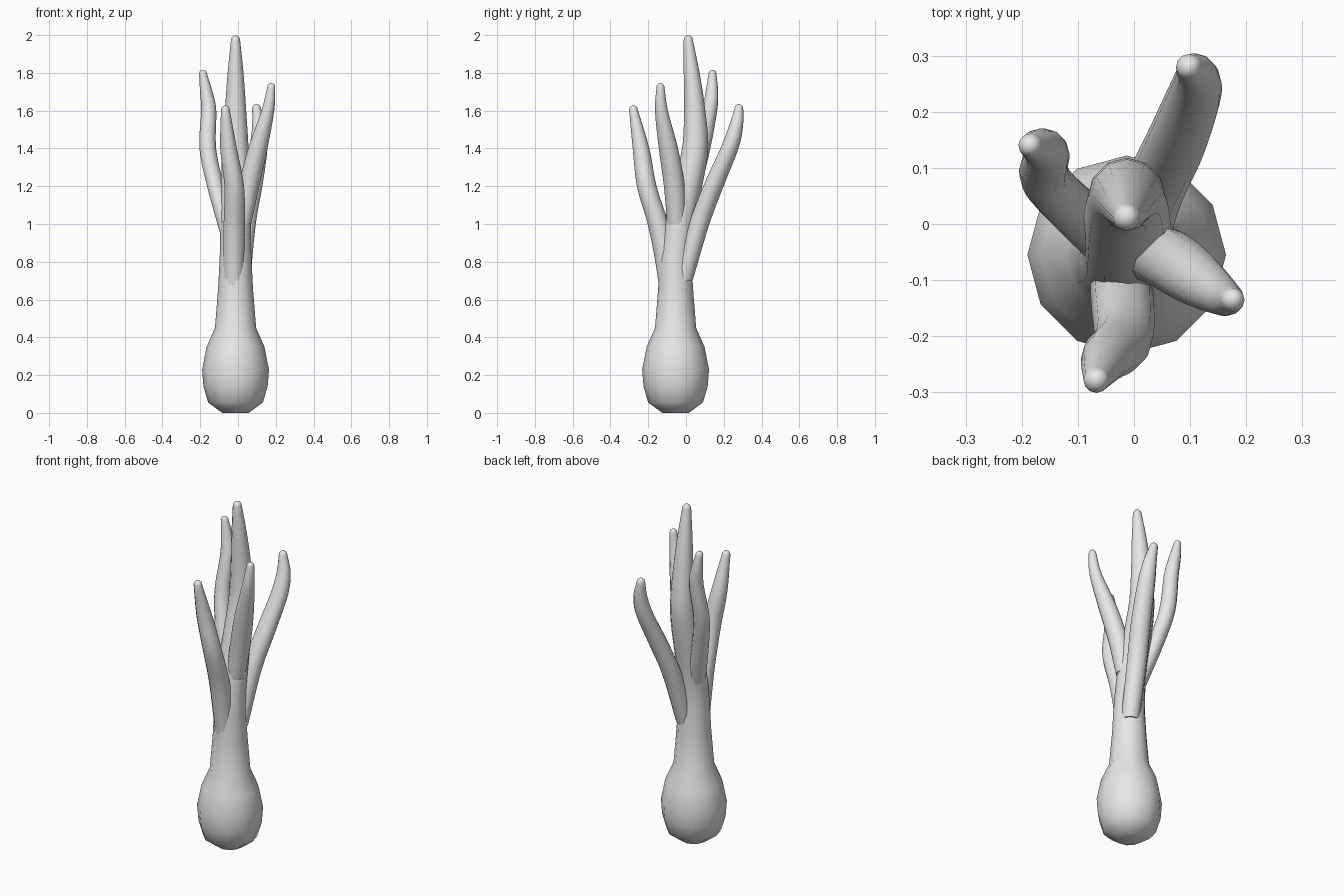
import bpy, bmesh, math
from mathutils import Vector

if "Cube" in bpy.data.objects:
    bpy.data.objects.remove(bpy.data.objects["Cube"], do_unlink=True)

grey = bpy.data.materials.new("plain grey")
grey.use_nodes = True
grey.diffuse_color = (0.8, 0.8, 0.8, 1)
grey.node_tree.nodes["Principled BSDF"].inputs["Base Color"].default_value = (0.8, 0.8, 0.8, 1)


def smooth_path(points, steps):
    """Catmull-Rom through (x, y, z, radius) points."""
    p = [Vector(q) for q in points]
    p = [2 * p[0] - p[1]] + p + [2 * p[-1] - p[-2]]
    out = []
    for a, b, c, d in zip(p, p[1:], p[2:], p[3:]):
        for i in range(steps):
            t = i / steps
            out.append(b + (c - a) * (t / 2) + (2 * a - 5 * b + 4 * c - d) * (t * t / 2)
                       + (3 * b - a - 3 * c + d) * (t ** 3 / 2))
    return out + [p[-2]]


def tube(name, rings, sides=12):
    """Skin level rings and close both ends."""
    bm = bmesh.new()
    loops = []
    for x, y, z, r in rings:
        loops.append([bm.verts.new((x + r * math.cos(math.tau * k / sides),
                                    y + r * math.sin(math.tau * k / sides), z))
                      for k in range(sides)])
    for lo, hi in zip(loops, loops[1:]):
        for k in range(sides):
            n = (k + 1) % sides
            bm.faces.new((lo[k], lo[n], hi[n], hi[k]))
    bm.faces.new(loops[0][::-1])
    bm.faces.new(loops[-1])
    mesh = bpy.data.meshes.new(name)
    bm.to_mesh(mesh)
    bm.free()
    mesh.materials.append(grey)
    obj = bpy.data.objects.new(name, mesh)
    bpy.context.collection.objects.link(obj)
    bpy.ops.object.select_all(action='DESELECT')
    obj.select_set(True)
    bpy.context.view_layer.objects.active = obj
    bpy.ops.object.shade_smooth_by_angle(angle=math.radians(50))
    return obj


def rounded(path):
    """Add a dome to the upper end of a path."""
    x, y, z, r = path[-1]
    return path + [Vector((x, y, z + r * math.sin(a), r * math.cos(a)))
                   for a in (0.5, 1.0, 1.4)]


# Bulb and stem, running up into the middle leaf
CX, CY = -0.013, -0.055
bulb = [(0, 0.07), (0.055, 0.145), (0.14, 0.17), (0.23, 0.177), (0.35, 0.153),
        (0.45, 0.109), (0.65, 0.093)]
middle = smooth_path([(CX, CY, 0.65, 0.093), (CX, -0.053, 0.85, 0.083),
                      (CX, -0.025, 1.05, 0.08), (CX, 0.02, 1.25, 0.076),
                      (CX, 0.05, 1.42, 0.068), (CX, 0.045, 1.62, 0.055),
                      (CX, 0.03, 1.8, 0.042), (CX, 0.012, 1.975, 0.024)], 3)
tube("bulb_and_middle_leaf", [Vector((CX, CY, z, r)) for z, r in bulb] + rounded(middle[1:]))

# Outer leaves branching from the stem
leaves = {
    "front_leaf": [(-0.022, -0.085, 0.64, 0.054), (-0.022, -0.11, 0.82, 0.056),
                   (-0.02, -0.147, 1.0, 0.056), (-0.02, -0.208, 1.2, 0.052),
                   (-0.05, -0.238, 1.4, 0.044), (-0.067, -0.278, 1.605, 0.023)],
    "back_leaf": [(0.015, -0.015, 0.7, 0.05), (0.04, 0.07, 1.0, 0.054),
                  (0.075, 0.145, 1.2, 0.054), (0.108, 0.23, 1.4, 0.048),
                  (0.112, 0.265, 1.52, 0.037), (0.098, 0.28, 1.612, 0.023)],
    "left_leaf": [(0.02, -0.05, 1.0, 0.05), (0.058, -0.062, 1.2, 0.055),
                  (0.105, -0.093, 1.4, 0.051), (0.158, -0.13, 1.6, 0.034),
                  (0.176, -0.135, 1.725, 0.021)],
    "right_leaf": [(-0.045, -0.03, 0.95, 0.05), (-0.118, 0.035, 1.2, 0.046),
                   (-0.16, 0.085, 1.4, 0.044), (-0.155, 0.125, 1.6, 0.04),
                   (-0.168, 0.137, 1.7, 0.033), (-0.185, 0.14, 1.795, 0.021)],
}
for name, points in leaves.items():
    tube(name, rounded(smooth_path(points, 4)))
